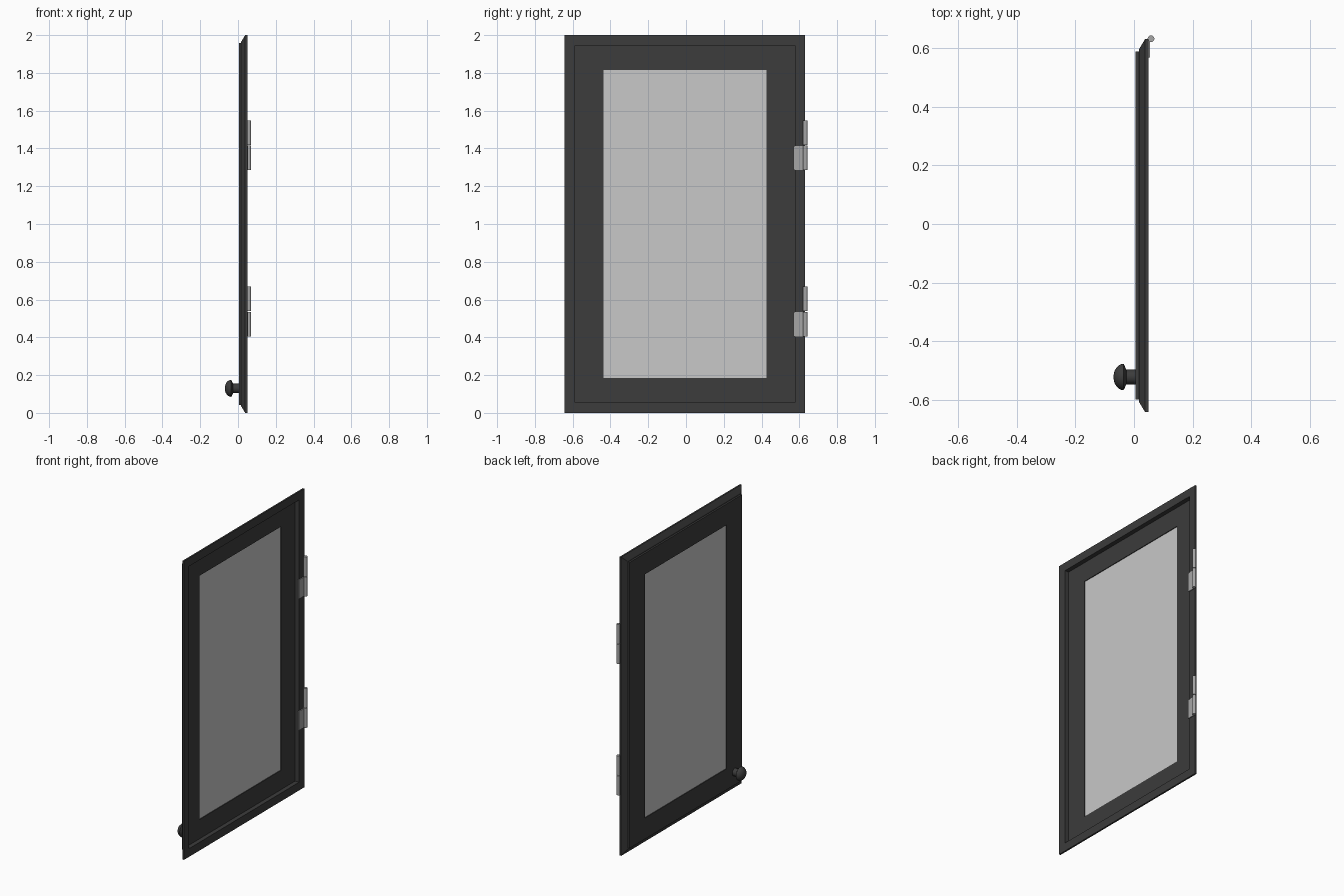
import bpy, bmesh, math
from mathutils import Matrix, Vector

if "Cube" in bpy.data.objects:
    bpy.data.objects.remove(bpy.data.objects["Cube"], do_unlink=True)

Y0, Y1, Z0, Z1 = -0.642, 0.631, 0.0, 2.0  # outer edges of the door


def material(name, grey):
    m = bpy.data.materials.new(name)
    m.use_nodes = True
    colour = (grey, grey, grey, 1)
    m.diffuse_color = colour
    m.node_tree.nodes["Principled BSDF"].inputs["Base Color"].default_value = colour
    return m


dark = material("charcoal paint", 0.045)
pane = material("pale grey glass", 0.58)
steel = material("grey steel", 0.38)


def finish(name, bm, mat, smooth=False):
    bmesh.ops.recalc_face_normals(bm, faces=bm.faces)
    mesh = bpy.data.meshes.new(name)
    bm.to_mesh(mesh)
    bm.free()
    mesh.materials.append(mat)
    ob = bpy.data.objects.new(name, mesh)
    bpy.context.collection.objects.link(ob)
    if smooth:
        bpy.ops.object.select_all(action="DESELECT")
        bpy.context.view_layer.objects.active = ob
        ob.select_set(True)
        bpy.ops.object.shade_smooth_by_angle(angle=math.radians(35))
    return ob


def rect_frame(name, profile, mat):
    """Mitred frame: closed profile of (x, inset in y, inset in z)."""
    bm = bmesh.new()
    loops = [[bm.verts.new((x, y, z)) for y, z in (
        (Y0 + iy, Z0 + iz), (Y1 - iy, Z0 + iz),
        (Y1 - iy, Z1 - iz), (Y0 + iy, Z1 - iz))] for x, iy, iz in profile]
    for i, a in enumerate(loops):
        b = loops[(i + 1) % len(loops)]
        for k in range(4):
            n = (k + 1) % 4
            bm.faces.new((a[k], a[n], b[n], b[k]))
    return finish(name, bm, mat)


def box(name, lo, hi, mat):
    lo, hi = Vector(lo), Vector(hi)
    bm = bmesh.new()
    bmesh.ops.create_cube(bm, size=1, matrix=Matrix.Translation((lo + hi) / 2)
                          @ Matrix.Diagonal((*(hi - lo), 1)))
    return finish(name, bm, mat)


# Bevelled outer frame and the flat panel with its window opening
rect_frame("outer_frame", [(x, i, i) for x, i in (
    (0.049, 0), (0.038, 0), (0.017, 0.035), (0.017, 0.055), (0.049, 0.055))], dark)
rect_frame("inner_panel", [(0.005, 0.043, 0.043), (0.02, 0.043, 0.043),
                           (0.02, 0.204, 0.184), (0.005, 0.204, 0.184)], dark)

# Glass
box("glass_pane", (0.010, Y0 + 0.2, Z0 + 0.18), (0.015, Y1 - 0.2, Z1 - 0.18), pane)

# Hinges: a leaf on the door and two stacked knuckles
for label, base in (("lower", 0.405), ("upper", 1.285)):
    box(label + "_hinge_leaf", (0.047, 0.568, base), (0.054, 0.628, base + 0.128), steel)
    for part, z in (("bottom", base), ("top", base + 0.134)):
        bm = bmesh.new()
        bmesh.ops.create_cone(bm, cap_ends=True, segments=20, radius1=0.0115,
                              radius2=0.0115, depth=0.13,
                              matrix=Matrix.Translation((0.058, 0.632, z + 0.065)))
        finish(f"{label}_hinge_{part}_knuckle", bm, steel, True)

# Round knob, turned about the x axis
bm = bmesh.new()
dome = [(-0.036 - 0.034 * math.sin(a), 0.045 * math.cos(a))
        for a in (math.radians(d) for d in range(90, -1, -15))]
outline = dome + [(-0.034, 0.042), (-0.026, 0.025), (0.008, 0.025), (0.008, 0)]
verts = [bm.verts.new((x, 0, r)) for x, r in outline]
edges = [bm.edges.new(pair) for pair in zip(verts, verts[1:])]
bmesh.ops.spin(bm, geom=verts + edges, cent=(0, 0, 0), axis=(1, 0, 0),
               angle=math.tau, steps=28)
bmesh.ops.remove_doubles(bm, verts=bm.verts, dist=0.0002)
bmesh.ops.translate(bm, verts=bm.verts, vec=(0, -0.522, 0.13))
finish("knob", bm, dark, True)
